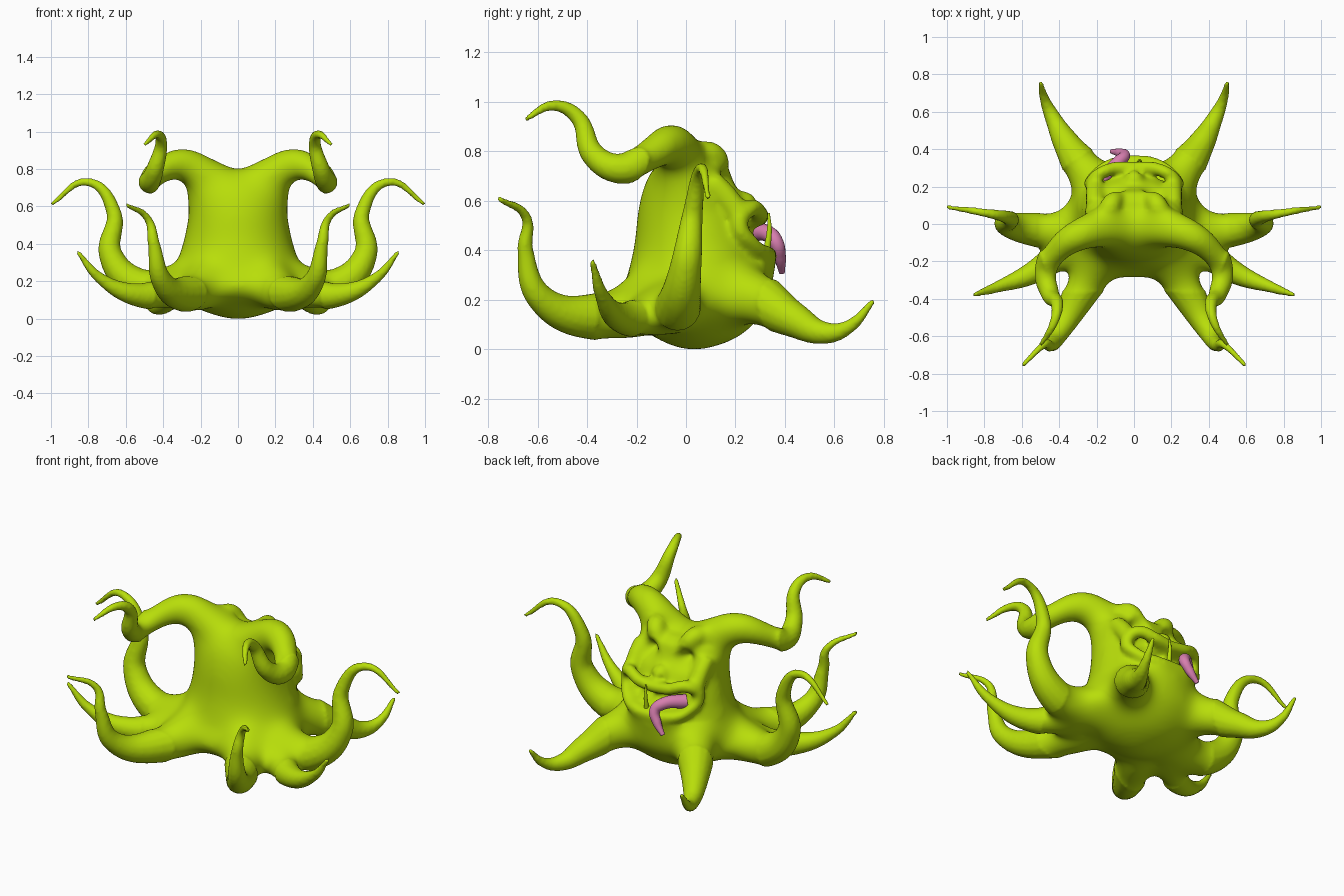
import bpy, bmesh, math
from mathutils import Vector

cube = bpy.data.objects.get("Cube")
if cube:
    bpy.data.objects.remove(cube, do_unlink=True)


def material(name, color):
    m = bpy.data.materials.new(name)
    m.use_nodes = True
    m.diffuse_color = color
    m.node_tree.nodes["Principled BSDF"].inputs["Base Color"].default_value = color
    return m


green = material("slime green", (.48, .73, .003, 1))
pink = material("tongue pink", (.68, .21, .43, 1))


def activate(obj):
    bpy.ops.object.select_all(action="DESELECT")
    obj.select_set(True)
    bpy.context.view_layer.objects.active = obj


def tube(name, root, power, points, side=1):
    """Smooth tube whose radius falls from root by a power of the length; power 0 keeps it even."""
    path = [Vector((x * side, y, z)) for x, y, z in points]
    steps = [(b - a).length for a, b in zip(path, path[1:])]
    curve = bpy.data.curves.new(name, "CURVE")
    curve.dimensions = "3D"
    curve.bevel_depth = 1
    curve.bevel_resolution = 5
    curve.use_fill_caps = True
    spline = curve.splines.new("BEZIER")
    spline.bezier_points.add(len(path) - 1)
    tip = min(root * .3, .012)
    for i, (knot, co) in enumerate(zip(spline.bezier_points, path)):
        left = sum(steps[i:]) / sum(steps)
        knot.co = co
        knot.radius = tip + (root - tip) * left ** power
        knot.handle_left_type = knot.handle_right_type = "AUTO"
    obj = bpy.data.objects.new(name, curve)
    bpy.context.collection.objects.link(obj)
    activate(obj)
    bpy.ops.object.convert(target="MESH")
    return bpy.context.view_layer.objects.active


def ball(name, loc, size):
    bpy.ops.mesh.primitive_uv_sphere_add(segments=32, ring_count=20, location=loc)
    obj = bpy.context.object
    obj.name = name
    obj.scale = size
    return obj


def loft(name, rings, count=40):
    """Closed skin over elliptical rings (height, centre y, x radius, y radius)."""
    bm = bmesh.new()
    loops = []
    angles = [math.tau * i / count for i in range(count)]
    for z, cy, rx, ry in rings:
        loops.append([bm.verts.new((rx * math.cos(a), cy + ry * math.sin(a), z)) for a in angles])
    for low, high in zip(loops, loops[1:]):
        for i in range(count):
            j = (i + 1) % count
            bm.faces.new((low[i], low[j], high[j], high[i]))
    bm.faces.new(loops[0][::-1])
    bm.faces.new(loops[-1])
    mesh = bpy.data.meshes.new(name)
    bm.to_mesh(mesh)
    bm.free()
    obj = bpy.data.objects.new(name, mesh)
    bpy.context.collection.objects.link(obj)
    return obj


# Body trunk and the skirt that webs the limbs together
parts = [loft("creature_body", [
    (0, .03, .06, .05), (.04, .04, .19, .16), (.1, .05, .29, .23), (.2, .05, .36, .3),
    (.3, .05, .33, .29), (.42, .05, .29, .26), (.56, .03, .265, .23), (.68, .01, .28, .18),
    (.74, .02, .25, .15), (.77, .02, .16, .1)])]
parts.append(ball("skirt", (0, -.02, .18), (.43, .28, .12)))


def pair(name, root, power, *points):
    for side in (-1, 1):
        parts.append(tube(name, root, power, points, side))


# Paired limbs
pair("horn", .135, 1.15, (0, 0, .65), (.16, -.02, .75), (.3, -.06, .83), (.41, -.14, .79),
     (.47, -.26, .73), (.45, -.37, .78), (.41, -.44, .94), (.43, -.53, .985), (.5, -.65, .93))
pair("face_leg", .165, 1.3, (.12, .1, .24), (.25, .27, .21), (.36, .43, .125), (.43, .56, .07),
     (.475, .66, .095), (.5, .76, .2))
pair("side_arm", .14, 1.5, (.2, -.02, .2), (.38, -.04, .175), (.53, -.03, .18),
     (.68, 0, .34), (.665, .03, .57), (.8, .06, .73), (1, .09, .61))
pair("small_arm", .11, 1.3, (.3, -.1, .16), (.54, -.26, .13), (.74, -.34, .22), (.86, -.38, .36))
pair("back_leg", .16, 1.5, (.1, -.05, .24), (.27, -.34, .135), (.41, -.59, .21),
     (.45, -.65, .4), (.48, -.645, .53), (.6, -.76, .61))

# Face: brows, cheeks, mouth rim, nose and jaw
pair("brow", .06, .3, (.15, .03, .77), (.125, .1, .785), (.085, .14, .72), (0, .19, .64))
pair("cheek", .05, 0, (.21, .1, .68), (.21, .16, .62), (.21, .21, .55))
pair("mouth_rim", .036, 0, (0, .3, .53), (.1, .3, .545), (.19, .265, .57), (.235, .215, .51),
     (.19, .275, .42), (.1, .325, .385), (0, .335, .38))
parts.append(ball("nose", (0, .235, .585), (.055, .055, .055)))
parts.append(ball("jaw", (0, .2, .32), (.22, .165, .14)))

# Fuse into one skin
body = parts[0]
activate(body)
for part in parts:
    part.select_set(True)
bpy.ops.object.join()
fuse = body.modifiers.new("fuse", "REMESH")
fuse.mode = "VOXEL"
fuse.voxel_size = .011
bpy.ops.object.modifier_apply(modifier="fuse")
soften = body.modifiers.new("soften", "SMOOTH")
soften.iterations = 5
bpy.ops.object.modifier_apply(modifier="soften")

bm = bmesh.new()
bm.from_mesh(body.data)


def is_face(co):
    return co.y > .08 and co.z > .36 and abs(co.x) < .3


def is_root(co):
    return co.y > -.36 and (co.x / .52) ** 2 + ((co.y + .03) / .47) ** 2 < 1


def blend(rule, rounds):
    verts = [v for v in bm.verts if rule(v.co)]
    for _ in range(rounds):
        bmesh.ops.smooth_vert(bm, verts=verts, factor=.5, use_axis_x=True,
                              use_axis_y=True, use_axis_z=True)


# Blend limb roots into the trunk, and the face less
blend(lambda co: is_root(co) and not is_face(co), 110)
blend(is_face, 8)

# Press in eye sockets, mouth and nostrils (centre, radius, depth)
dents = []
for side in (-1, 1):
    dents.append((Vector((side * .11, .18, .68)), .045, .065))
    dents.append((Vector((side * .035, .29, .58)), .018, .02))
    for x in (.05, .14):
        dents.append((Vector((side * x, .28, .465)), .042, .045))
for v in bm.verts:
    if v.co.y > .08:
        v.co.y -= sum(depth * math.exp(-((v.co - centre).length / radius) ** 2)
                      for centre, radius, depth in dents)
blend(is_face, 3)

# Settle the belly on the ground
low = min(v.co.z for v in bm.verts)
for v in bm.verts:
    v.co.z -= low * max(0, 1 - v.co.z / .3)
bm.to_mesh(body.data)
bm.free()

# Tusk and tongue
tusk = tube("tusk", .015, .7, [(.03, .325, .39), (.03, .337, .48), (.03, .335, .55)])
tongue = tube("tongue", .04, .55, [(-.17, .24, .47), (-.08, .335, .465), (-.05, .365, .43),
                                   (-.075, .38, .37), (-.12, .388, .31)])

for obj, paint in ((body, green), (tusk, green), (tongue, pink)):
    obj.data.materials.clear()
    obj.data.materials.append(paint)
    activate(obj)
    bpy.ops.object.shade_smooth()
